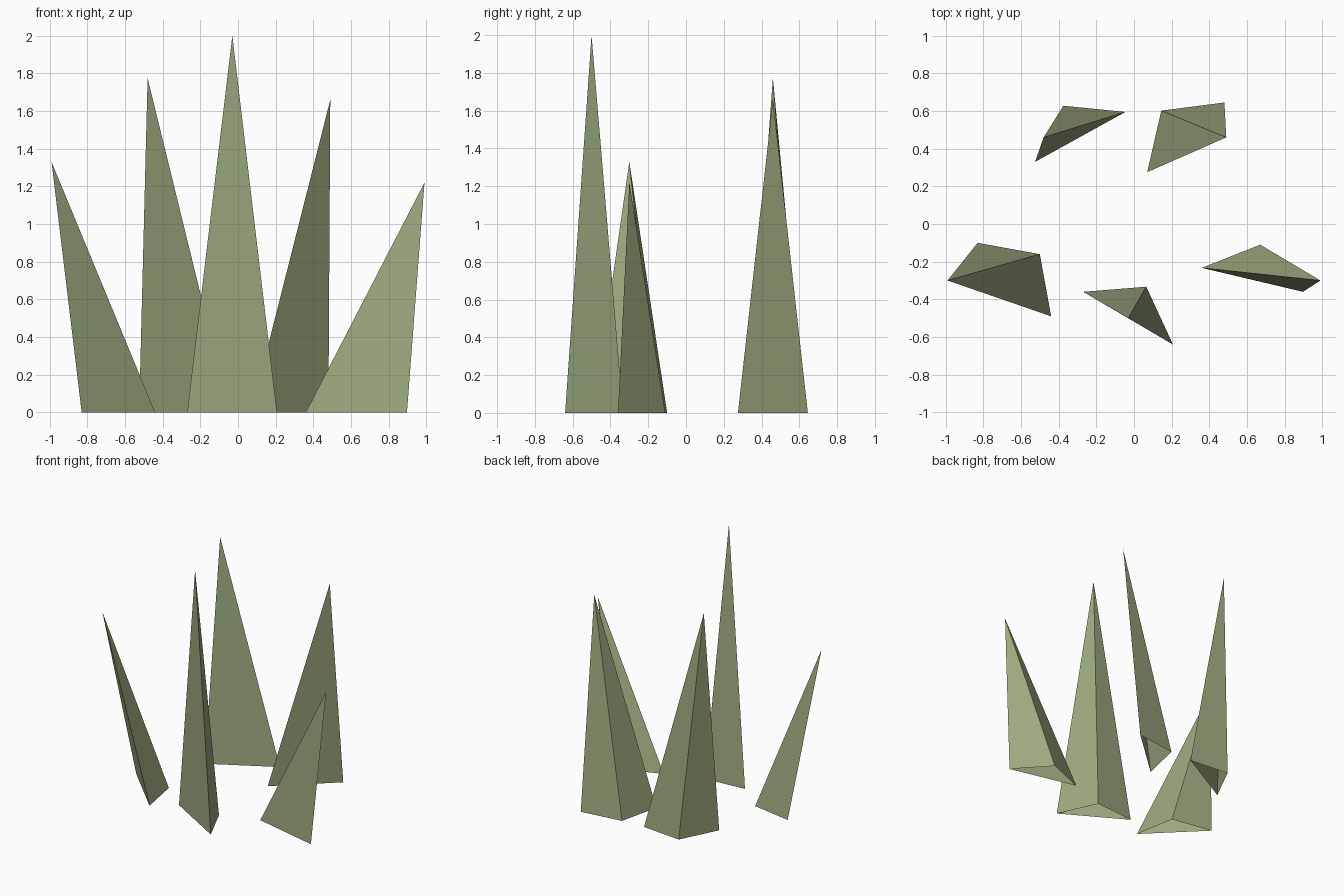
import bpy
import bmesh

if "Cube" in bpy.data.objects:
    bpy.data.objects.remove(bpy.data.objects["Cube"])

# Shared grass colour
green = bpy.data.materials.new("grass_green")
green.diffuse_color = (0.33, 0.40, 0.21, 1)
green.use_nodes = True
green.node_tree.nodes["Principled BSDF"].inputs["Base Color"].default_value = green.diffuse_color


def blade(name, base, tip):
    """Three-sided spike, open underneath; base runs counter-clockwise."""
    bm = bmesh.new()
    ring = [bm.verts.new((x, y, 0)) for x, y in base]
    top = bm.verts.new(tip)
    for i in range(3):
        bm.faces.new((ring[i], ring[(i + 1) % 3], top))
    mesh = bpy.data.meshes.new(name)
    bm.to_mesh(mesh)
    bm.free()
    mesh.materials.append(green)
    obj = bpy.data.objects.new(name, mesh)
    bpy.context.collection.objects.link(obj)


# Base corners: left, right, back; then the leaning tip
blades = {
    "blade_left": ([(-0.83, -0.10), (-0.44, -0.49), (-0.50, -0.16)], (-0.99, -0.30, 1.33)),
    "blade_back_left": ([(-0.525, 0.33), (-0.045, 0.595), (-0.375, 0.628)], (-0.48, 0.46, 1.775)),
    "blade_centre": ([(-0.27, -0.36), (0.207, -0.64), (0.065, -0.333)], (-0.03, -0.50, 2.0)),
    "blade_back_right": ([(0.07, 0.275), (0.48, 0.645), (0.145, 0.602)], (0.49, 0.46, 1.66)),
    "blade_right": ([(0.36, -0.233), (0.897, -0.36), (0.67, -0.11)], (0.99, -0.30, 1.22)),
}
for name, (base, tip) in blades.items():
    blade(name, base, tip)
